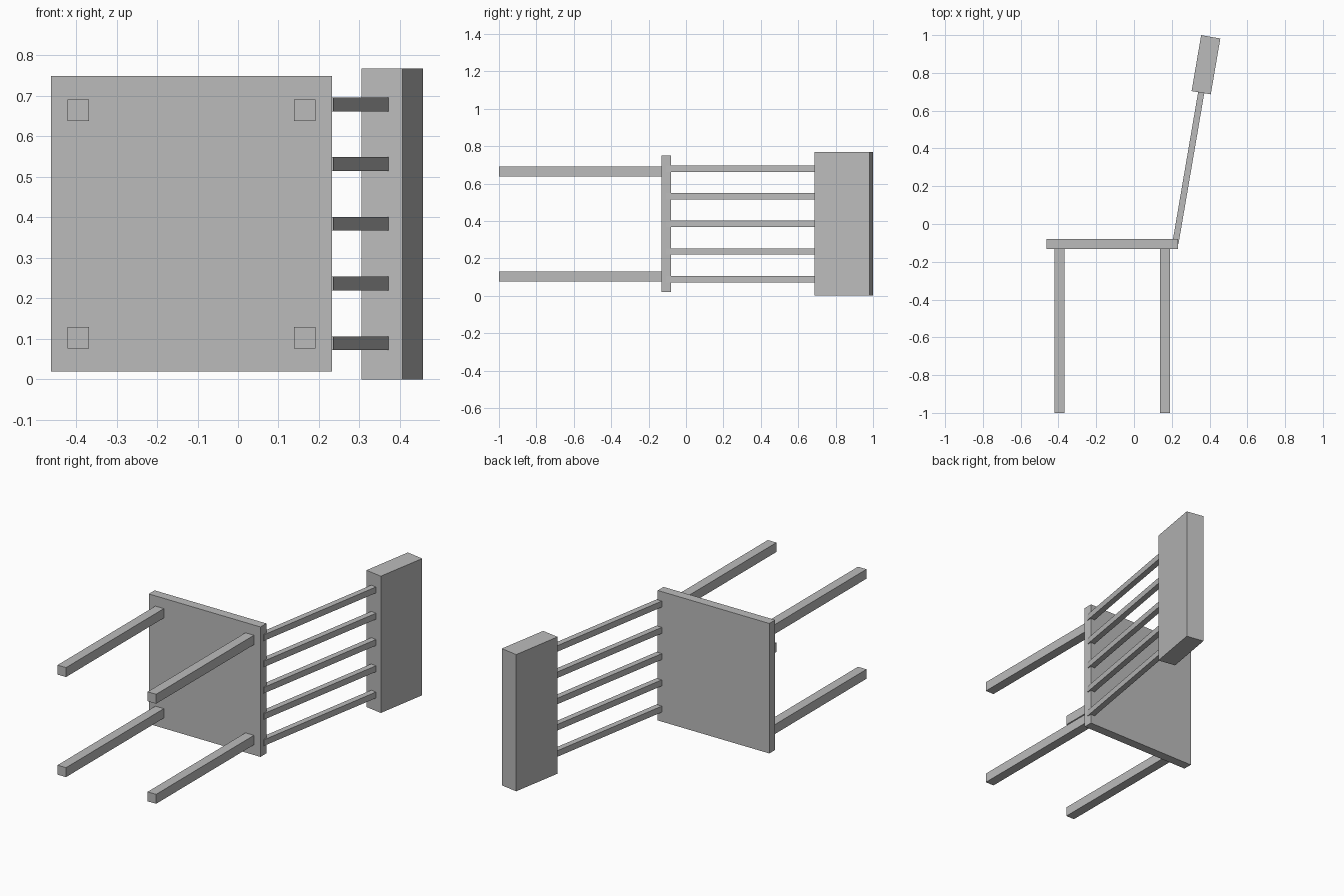
import bpy
import math
from mathutils import Matrix, Vector

if "Cube" in bpy.data.objects:
    bpy.data.objects.remove(bpy.data.objects["Cube"])

grey = bpy.data.materials.new("plain grey")
grey.diffuse_color = (0.5, 0.5, 0.5, 1)
grey.use_nodes = True
grey.node_tree.nodes["Principled BSDF"].inputs["Base Color"].default_value = grey.diffuse_color


def box(name, centre, size, turn=0.0):
    """Box of the given size, turned about the vertical axis."""
    bpy.ops.mesh.primitive_cube_add(size=1)
    ob = bpy.context.object
    ob.name = name
    ob.data.transform(Matrix.Diagonal((*size, 1)))
    ob.location = centre
    ob.rotation_euler.z = turn
    ob.data.materials.append(grey)
    return ob


# Chair lying on its side: the legs point to -y, the back to +y
MID = 0.384
box("seat", (-0.115, -0.106, MID), (0.694, 0.052, 0.73))

# Four square legs
for x in (-0.395, 0.165):
    for side in (-1, 1):
        box("leg", (x, -0.566, MID + side * 0.281), (0.053, 0.868, 0.053))

# Leaning back: rail and spindles share one tilted axis
LEAN = math.radians(9.7)
axis = Vector((math.sin(LEAN), math.cos(LEAN), 0))
rail_centre = Vector((0.381, 0.843, MID))
box("back_rail", rail_centre, (0.103, 0.30, 0.768), -LEAN)

SPINDLE = 0.81
for i in range(-2, 3):
    centre = rail_centre - axis * (0.15 + SPINDLE / 2) + Vector((0, 0, i * 0.1475))
    box("back_spindle", centre, (0.033, SPINDLE, 0.034), -LEAN)
